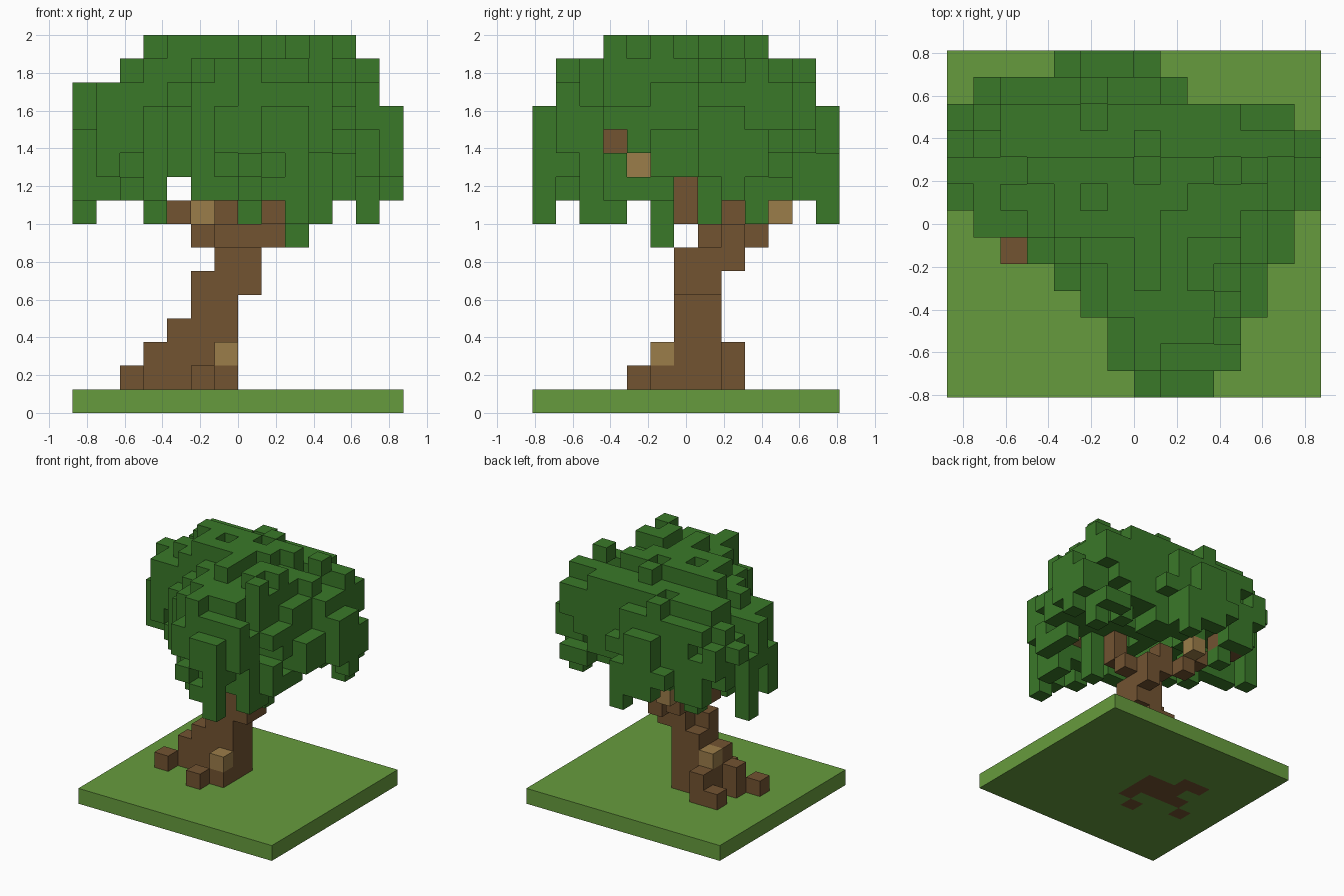
import bpy, bmesh, random
from mathutils import Vector

random.seed(11)
if "Cube" in bpy.data.objects:
    bpy.data.objects.remove(bpy.data.objects["Cube"], do_unlink=True)

S = 0.125                 # edge of one block
NX, NY = 14, 13           # blocks across the lawn


def material(name, r, g, b):
    m = bpy.data.materials.new(name)
    m.use_nodes = True
    m.diffuse_color = (r, g, b, 1)
    m.node_tree.nodes["Principled BSDF"].inputs["Base Color"].default_value = (r, g, b, 1)
    return m


leaf = material("leaf green", .042, .19, .022)
grass = material("grass green", .134, .33, .047)
bark = material("bark brown", .17, .087, .031)
pale = material("pale bark", .33, .205, .067)


def block(i, j, k, i2=None, j2=None, k2=None):
    """Set of block cells from one corner to the other, both included."""
    i2, j2, k2 = (a if b is None else b for a, b in ((i, i2), (j, j2), (k, k2)))
    return {(a, b, c) for a in range(i, i2 + 1)
            for b in range(j, j2 + 1) for c in range(k, k2 + 1)}


def build(name, cells, mat, solid):
    """Mesh of the cell faces that do not touch another solid cell."""
    bm = bmesh.new()
    for cell in sorted(cells):
        centre = Vector(((cell[0] + .5 - NX / 2) * S,
                         (cell[1] + .5 - NY / 2) * S, (cell[2] + .5) * S))
        for axis in range(3):
            for sign in (-1, 1):
                near = list(cell)
                near[axis] += sign
                if tuple(near) in solid:
                    continue
                n, u, v = Vector(), Vector(), Vector()
                n[axis] = sign * S / 2
                u[(axis + 1) % 3] = S / 2
                v[(axis + 2) % 3] = sign * S / 2
                bm.faces.new([bm.verts.new(centre + n + a * u + b * v)
                              for a, b in ((-1, -1), (1, -1), (1, 1), (-1, 1))])
    bmesh.ops.remove_doubles(bm, verts=bm.verts, dist=.001)
    bmesh.ops.dissolve_limit(bm, angle_limit=.01, verts=bm.verts, edges=bm.edges)
    mesh = bpy.data.meshes.new(name)
    bm.to_mesh(mesh)
    bm.free()
    mesh.materials.append(mat)
    bpy.context.collection.objects.link(bpy.data.objects.new(name, mesh))


# Roots, also sunk into the lawn
roots = (block(2, 5, 1) | block(5, 4, 1) | block(6, 5, 1) | block(3, 6, 1, k2=2)
         | block(3, 8, 1) | block(4, 8, 1, k2=2) | block(4, 6, 1, 6, 7, 2))
roots |= {(i, j, 0) for i, j, k in roots}

# Leaning trunk
trunk = (block(5, 6, 3, 6, 7, 4) | block(4, 6, 3) | block(5, 6, 5)
         | block(6, 6, 5, 7, 7, 6) | block(7, 8, 6))

# Branches and pale knots
branches = (block(6, 7, 7, 7, 8) | block(5, 9, 7) | block(8, 7, 7) | block(6, 8, 8)
            | block(8, 6, 8, k2=9) | block(4, 9, 8) | block(8, 5, 9)
            | block(2, 10, 9, 3) | block(9, 3, 11))
knots = block(6, 5, 2) | block(4, 7, 3) | block(5, 10, 8) | block(9, 4, 10)
wood = roots | trunk | branches | knots

# Lawn slab
lawn = block(0, 0, 0, NX - 1, NY - 1) - roots

# Crown limits: x range of each row from front to back, then of each layer
plan = [(7, 9), (6, 10), (6, 10), (5, 11), (4, 11), (3, 12), (1, 12),
        (0, 13), (0, 13), (0, 13), (0, 12), (1, 8), (4, 7)]
layer_x = [(0, 13)] * 4 + [(0, 12), (2, 12), (3, 11)]
layer_y = [(0, 12)] * 4 + [(1, 11), (1, 11), (3, 9)]
LOW = 9
hull = {}
for j, (a, b) in enumerate(plan):
    for i in range(a, b + 1):
        for n, ((xa, xb), (ya, yb)) in enumerate(zip(layer_x, layer_y)):
            k = n + LOW
            if not (xa <= i <= xb and ya <= j <= yb):
                continue
            # gaps that show the branches
            if (i, k) == (4, LOW) or (i > 8 and (j, k) in ((3, 11), (4, 10))):
                continue
            u = abs(i - (a + b) / 2) / ((b - a + 1) / 2)
            v = abs(j - 6) / 6.5
            w = ((k + .5) * S - 1.38) / .62
            # hollow underside around the branches
            if k == LOW and max(u, v) < .45:
                continue
            hull[i, j, k] = (.85 * max(u, v) ** 2 + .25 * min(u, v) ** 2
                             + w ** 2 + random.uniform(-.22, .22))

# Rounded bumpy crown with a sparse underside
density = {LOW: .4, LOW + 1: .8}
crown = {c for c, d in hull.items()
         if d < .9 and random.random() < density.get(c[2], 1)}

# Fill every column of the outline along each axis
for axis in range(3):
    def key(c):
        return c[:axis] + c[axis + 1:]
    done = {key(c) for c in crown}
    for c in sorted(hull, key=hull.get):
        if key(c) not in done:
            done.add(key(c))
            crown.add(c)

# Hanging leaves
for i, j in ((9, 0), (10, 2), (10, 3), (9, 5), (3, 7), (3, 10), (0, 9), (12, 9), (7, 12)):
    crown |= block(i, j, LOW - 1, k2=LOW + 1)
crown |= block(9, 5, LOW - 2)
crown -= wood

solid = wood | lawn | crown
build("lawn", lawn, grass, solid)
build("roots", roots - knots, bark, solid)
build("trunk", trunk - knots, bark, solid)
build("branches", branches, bark, solid)
build("knots", knots, pale, solid)
build("leaf_crown", crown, leaf, solid)
